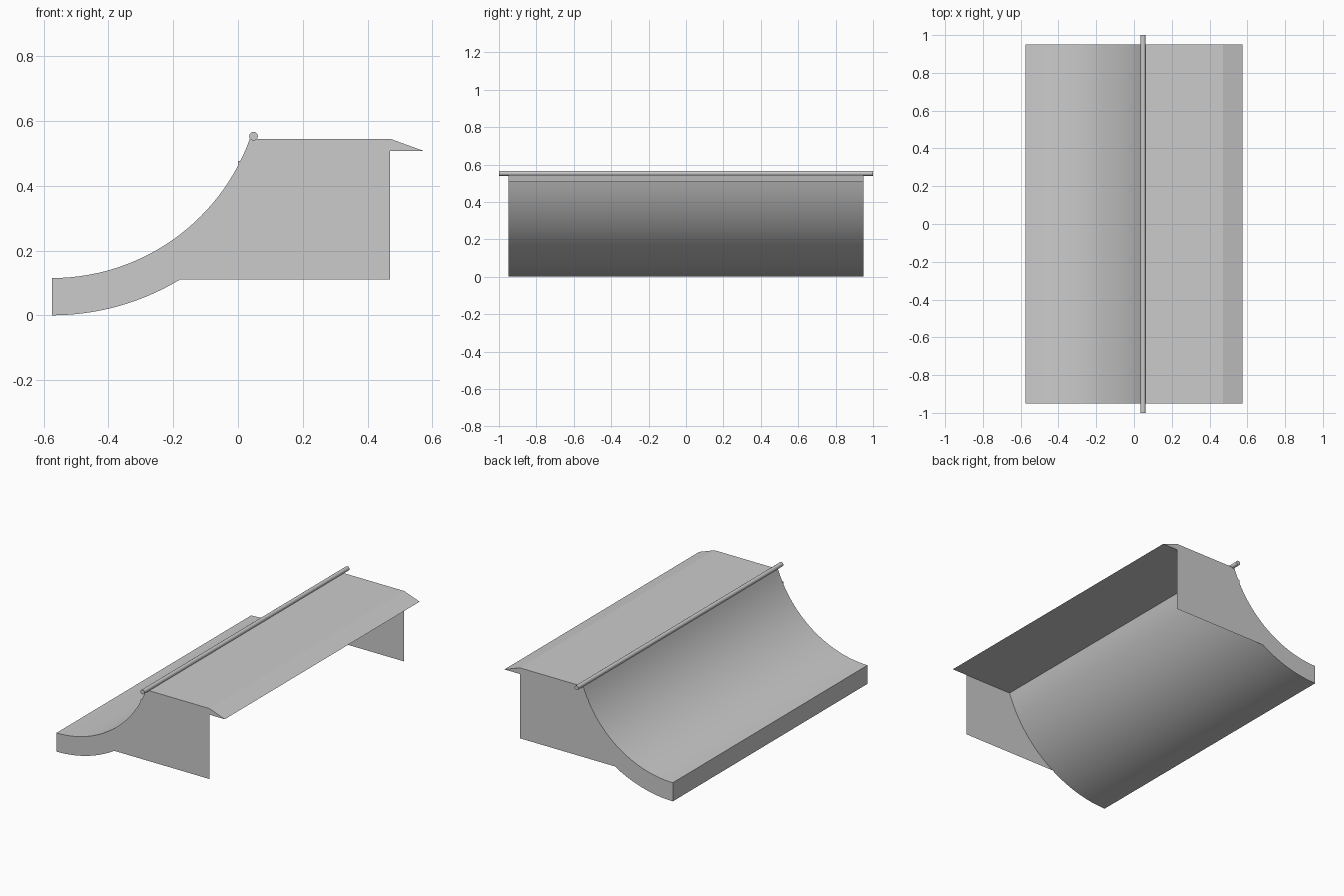
import bpy, bmesh, math

if "Cube" in bpy.data.objects:
    bpy.data.objects.remove(bpy.data.objects["Cube"])

grey = bpy.data.materials.new("light_grey")
grey.diffuse_color = (0.6, 0.6, 0.6, 1)
grey.use_nodes = True
grey.node_tree.nodes["Principled BSDF"].inputs["Base Color"].default_value = grey.diffuse_color

HALF = 0.95                      # half the width of the ramp
CX, CZ = -0.575, 0.765           # common centre of both ramp arcs
R_TOP, R_UNDER = 0.65, 0.765
DECK, LIP, FLOOR = 0.545, 0.507, 0.11
BACK, TIP = 0.47, 0.575


def arc(radius, z_start, z_end, steps=28):
    """Points (x, z) along a ramp arc, rising from z_start to z_end."""
    a0 = math.acos((CZ - z_start) / radius)
    a1 = math.acos((CZ - z_end) / radius)
    angles = [a0 + (a1 - a0) * i / steps for i in range(steps + 1)]
    return [(CX + radius * math.sin(a), CZ - radius * math.cos(a)) for a in angles]


def finish(name, bm, smooth=False):
    mesh = bpy.data.meshes.new(name)
    bm.to_mesh(mesh)
    bm.free()
    mesh.materials.append(grey)
    obj = bpy.data.objects.new(name, mesh)
    bpy.context.collection.objects.link(obj)
    if smooth:
        bpy.ops.object.select_all(action='DESELECT')
        obj.select_set(True)
        bpy.context.view_layer.objects.active = obj
        bpy.ops.object.shade_smooth_by_angle(angle=math.radians(15))
    return obj


def sheet(name, outline, y):
    """Flat upright panel facing away from the middle of the ramp."""
    bm = bmesh.new()
    verts = [bm.verts.new((x, y, z)) for x, z in outline]
    bm.faces.new(verts if y < 0 else verts[::-1])
    return finish(name, bm)


# Riding surface, deck, drip lip and underside as one extruded shell
top = arc(R_TOP, CZ - R_TOP, DECK)[::-1]
loop = arc(R_UNDER, 0, LIP) + [(TIP, LIP), (BACK, DECK)] + top
bm = bmesh.new()
near = [bm.verts.new((x, -HALF, z)) for x, z in loop]
far = [bm.verts.new((x, HALF, z)) for x, z in loop]
for i in range(len(loop)):
    j = (i + 1) % len(loop)
    bm.faces.new((near[i], far[i], far[j], near[j]))
finish("ramp_shell", bm, smooth=True)

# End panels with the full side outline, each with a rectangular plate
outline = (arc(R_UNDER, 0, FLOOR, 14)
           + [(BACK, FLOOR), (BACK, LIP), (TIP, LIP), (BACK, DECK)] + top)
plate = [(0.0, 0.165), (0.368, 0.165), (0.368, 0.477), (0.0, 0.477)]
for side, label in ((-1, "front"), (1, "back")):
    sheet(label + "_end_panel", outline, side * HALF)
    sheet(label + "_side_plate", plate, side * (HALF + 0.002))

# Round coping rail along the top edge of the ramp
bm = bmesh.new()
bmesh.ops.create_cone(bm, cap_ends=True, segments=16, radius1=0.0135,
                      radius2=0.0135, depth=2)
rail = finish("coping_rail", bm)
for p in rail.data.polygons:
    p.use_smooth = len(p.vertices) == 4
rail.data.set_sharp_from_angle(angle=math.radians(40))
rail.rotation_euler = (math.pi / 2, 0, 0)
rail.location = (0.048, 0, 0.553)
